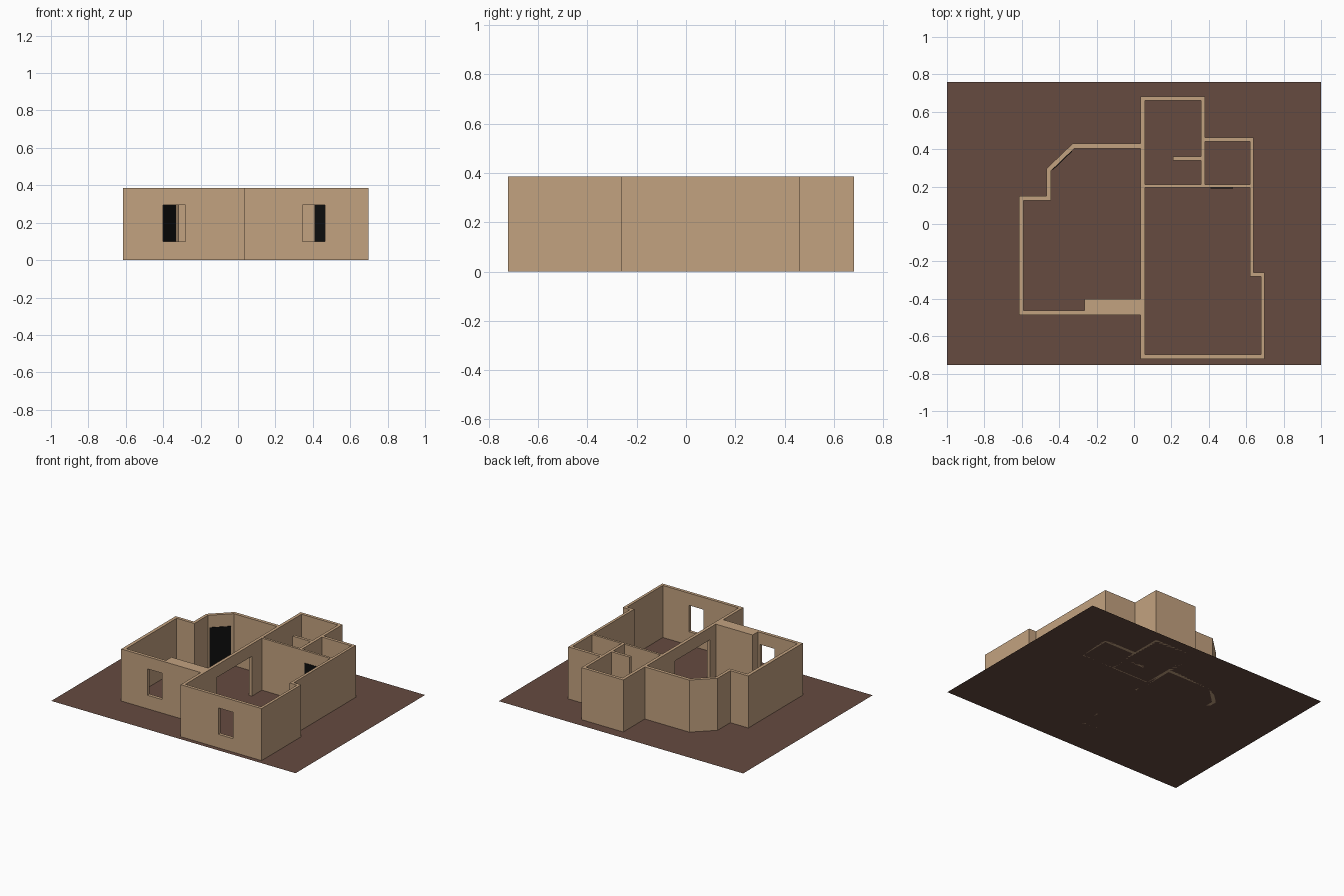
import bpy, bmesh
from mathutils import Vector

if "Cube" in bpy.data.objects:
    bpy.data.objects.remove(bpy.data.objects["Cube"])

H = 0.385        # wall height
HEAD = 0.295     # top of doors and windows


def material(name, rgb):
    m = bpy.data.materials.new(name)
    m.diffuse_color = (*rgb, 1)
    m.use_nodes = True
    m.node_tree.nodes["Principled BSDF"].inputs["Base Color"].default_value = m.diffuse_color
    return m


def prism(name, loops, z0, z1, mat=None):
    """Extrude a footprint (first loop outer, the rest holes)."""
    bm = bmesh.new()
    edges = []
    for pts in loops:
        vs = [bm.verts.new((x, y, z0)) for x, y in pts]
        edges += [bm.edges.new((vs[i - 1], vs[i])) for i in range(len(vs))]
    bmesh.ops.triangle_fill(bm, use_beauty=True, edges=edges, normal=(0, 0, 1))
    if z1 > z0:
        ext = bmesh.ops.extrude_face_region(bm, geom=bm.faces[:], use_keep_orig=True)
        top = [v for v in ext["geom"] if isinstance(v, bmesh.types.BMVert)]
        bmesh.ops.translate(bm, verts=top, vec=(0, 0, z1 - z0))
        bmesh.ops.recalc_face_normals(bm, faces=bm.faces[:])
    me = bpy.data.meshes.new(name)
    bm.to_mesh(me)
    bm.free()
    ob = bpy.data.objects.new(name, me)
    bpy.context.collection.objects.link(ob)
    if mat:
        me.materials.append(mat)
    return ob


def rect(x0, x1, y0, y1):
    return [(x0, y0), (x1, y0), (x1, y1), (x0, y1)]


def cut(ob, footprint, z0, z1):
    cutter = prism("opening_cutter", [footprint], z0, z1)
    cutter.hide_render = True
    mod = ob.modifiers.new("opening", "BOOLEAN")
    mod.operation, mod.solver, mod.object = "DIFFERENCE", "EXACT", cutter
    bpy.context.view_layer.objects.active = ob
    bpy.ops.object.modifier_apply(modifier=mod.name)
    bpy.data.objects.remove(cutter)


def door(name, a, b, mat, depth=0.004):
    """Thin dark panel on the wall face running from a to b."""
    a, b = Vector(a), Vector(b)
    d = (b - a).normalized()
    n = Vector((d.y, -d.x)) * depth
    prism(name, [[tuple(p) for p in (a - n, b - n, b + n, a + n)]], 0, HEAD, mat)


tan = material("wall_tan", (0.545, 0.361, 0.216))
brown = material("ground_brown", (0.133, 0.070, 0.051))
black = material("door_black", (0.004, 0.004, 0.004))

# ground sheet
prism("ground", [rect(-1, 1, -0.755, 0.76)], 0, 0, brown)

# walls: outer outline with the four rooms as holes
outer = [(-.615, -.487), (.036, -.487), (.036, -.722), (.699, -.722), (.699, -.26),
         (.64, -.26), (.64, .463), (.379, .463), (.379, .682), (.036, .682),
         (.036, .43), (-.328, .43), (-.467, .297), (-.467, .149), (-.615, .149)]
left_room = [(-.59, -.463), (-.265, -.463), (-.265, -.40), (.036, -.40), (.036, .405),
             (-.318, .405), (-.445, .283), (-.445, .126), (-.59, .126)]
right_room = [(.059, -.699), (.679, -.699), (.679, -.281), (.62, -.281), (.62, .195), (.059, .195)]
back_room = [(.059, .212), (.357, .212), (.357, .34), (.208, .34), (.208, .361),
             (.357, .361), (.357, .659), (.059, .659)]
small_room = rect(.379, .62, .212, .440)

walls = prism("walls", [outer, left_room, right_room, back_room, small_room], 0, H, tan)

# the shared corner lines are kept by cutting windows and passage last
cut(walls, rect(-.40, -.28, -.52, -.43), 0.10, HEAD)
cut(walls, rect(.345, .465, -.76, -.67), 0.10, HEAD)
cut(walls, rect(.0, .09, -.33, .078), -0.1, HEAD)

# doors
door("entrance_door", (-.437, .291), (-.333, .391), black)
door("small_room_door", (.41, .195), (.53, .195), black)
